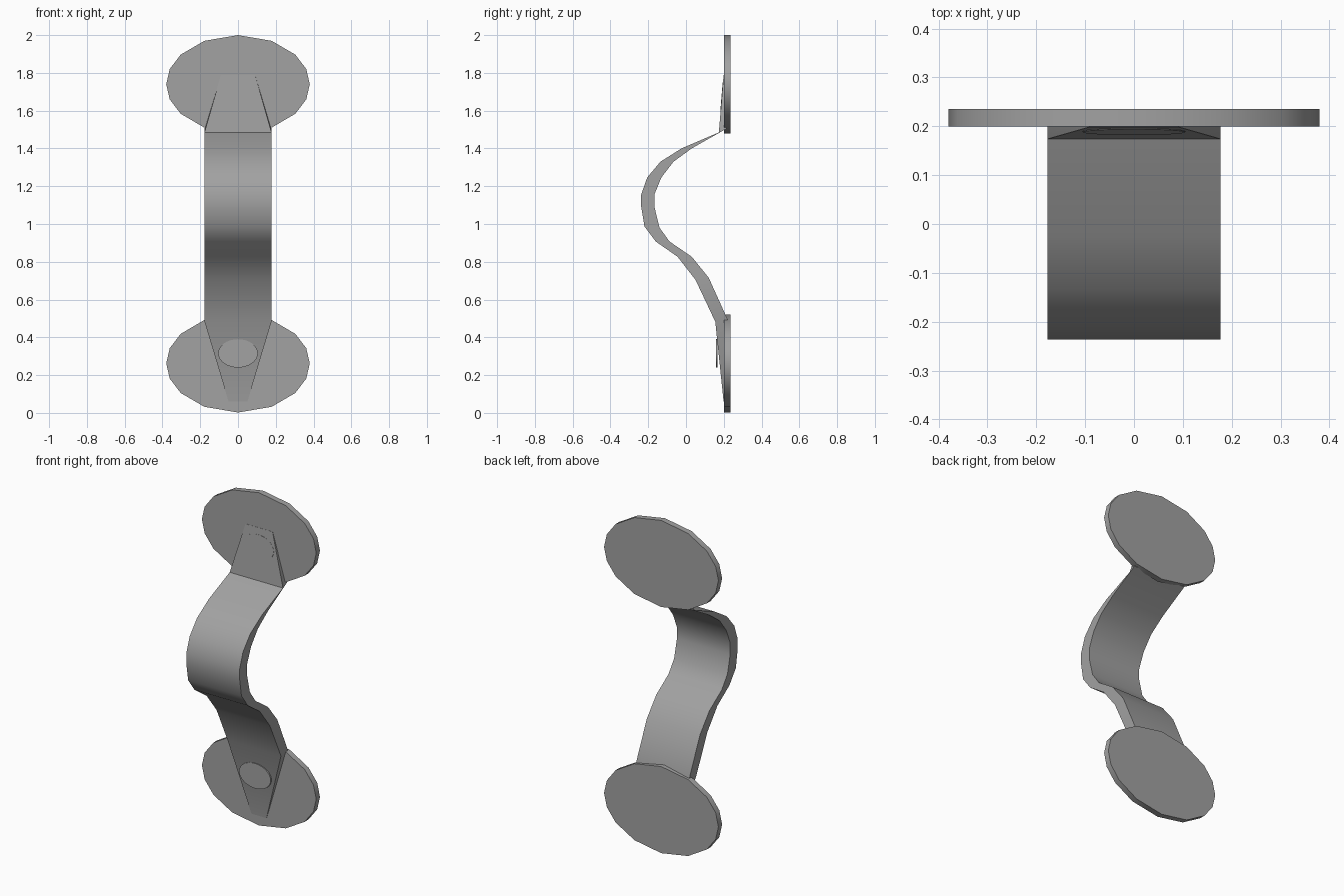
import bpy, bmesh, math

cube = bpy.data.objects.get("Cube")
if cube:
    bpy.data.objects.remove(cube, do_unlink=True)

metal = bpy.data.materials.new("grey metal")
metal.use_nodes = True
GREY = (0.36, 0.36, 0.36, 1)
metal.diffuse_color = GREY
metal.node_tree.nodes["Principled BSDF"].inputs["Base Color"].default_value = GREY


def finish(name, bm, angle):
    """Turn a bmesh into a shaded, coloured object."""
    bmesh.ops.recalc_face_normals(bm, faces=bm.faces)
    mesh = bpy.data.meshes.new(name)
    bm.to_mesh(mesh)
    bm.free()
    mesh.materials.append(metal)
    obj = bpy.data.objects.new(name, mesh)
    bpy.context.collection.objects.link(obj)
    bpy.ops.object.select_all(action='DESELECT')
    obj.select_set(True)
    bpy.context.view_layer.objects.active = obj
    bpy.ops.object.shade_smooth_by_angle(angle=math.radians(angle))
    return obj


def disc(name, angles, rx, rz, z, front, back, slope=0.0):
    """Elliptical plate facing the front; slope leans it back with height."""
    bm = bmesh.new()
    rings = []
    for y in (front, back):
        ring = []
        for a in angles:
            dz = rz * math.sin(math.radians(a))
            ring.append(bm.verts.new((rx * math.cos(math.radians(a)), y + slope * dz, z + dz)))
        rings.append(ring)
        bm.faces.new(ring)
    for i in range(len(angles)):
        j = (i + 1) % len(angles)
        bm.faces.new((rings[0][i], rings[0][j], rings[1][j], rings[1][i]))
    return finish(name, bm, 40)


# Mounting plates
quarter = [0, 18, 37, 62]
half = quarter + [90] + [180 - a for a in reversed(quarter[1:])]
plate_angles = half + [a + 180 for a in half]
for name, z in (("upper_plate", 1.74), ("lower_plate", 0.262)):
    disc(name, plate_angles, 0.38, 0.26, z, 0.2, 0.235)

# Curved handle strap: half width, front (y, z), back (y, z), top to bottom
W = 0.177
sections = [
    (0.09, (0.199, 1.79), (0.21, 1.79)),
    (W, (0.174, 1.485), (0.215, 1.505)),
    (W, (-0.024, 1.40), (0.03, 1.40)),
    (W, (-0.135, 1.33), (-0.066, 1.33)),
    (W, (-0.205, 1.247), (-0.13, 1.247)),
    (W, (-0.237, 1.157), (-0.167, 1.157)),
    (W, (-0.237, 1.09), (-0.167, 1.09)),
    (W, (-0.22, 0.987), (-0.14, 0.98)),
    (W, (-0.16, 0.907), (-0.087, 0.907)),
    (W, (-0.045, 0.827), (0.03, 0.827)),
    (W, (0.05, 0.705), (0.12, 0.716)),
    (W, (0.155, 0.483), (0.22, 0.495)),
    (0.05, (0.199, 0.06), (0.21, 0.06)),
]
bm = bmesh.new()
loops = []
for w, f, b in sections:
    loops.append([bm.verts.new((x, *p)) for x, p in ((-w, f), (w, f), (w, b), (-w, b))])
for a, b in zip(loops, loops[1:]):
    for i in range(4):
        j = (i + 1) % 4
        bm.faces.new((a[i], a[j], b[j], b[i]))
bm.faces.new(loops[0])
bm.faces.new(loops[-1])
finish("handle_strap", bm, 45)

# Screw heads: upper one flush with the strap, lower one upright
round_angles = [i * 360 / 32 for i in range(32)]
disc("upper_screw", round_angles, 0.105, 0.075, 1.675, 0.188, 0.195, 0.082)
disc("lower_screw", round_angles, 0.105, 0.075, 0.315, 0.16, 0.168)
